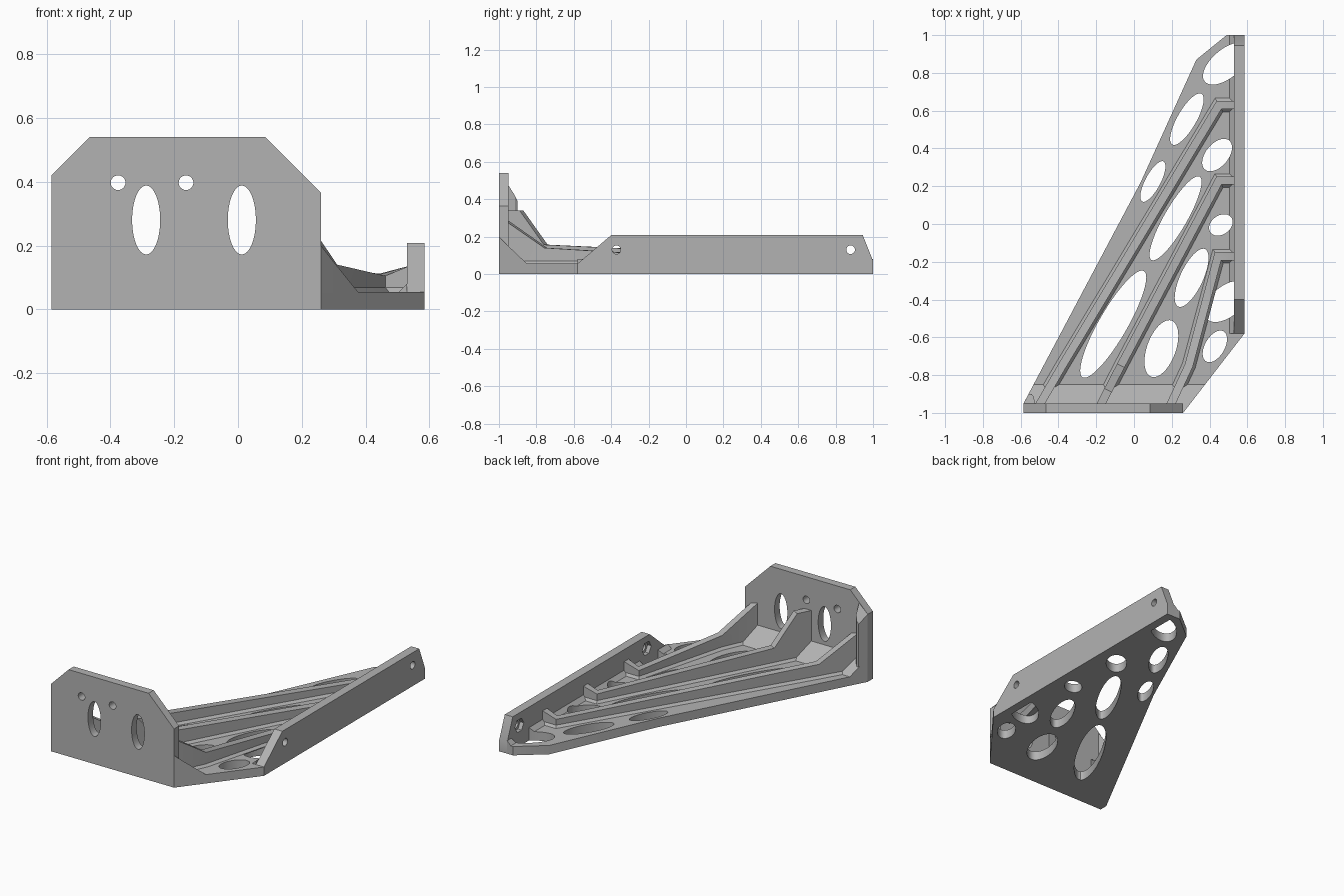
import bpy, bmesh
from math import radians
from mathutils import Matrix, Vector

cube = bpy.data.objects.get("Cube")
if cube:
    bpy.data.objects.remove(cube, do_unlink=True)

grey = bpy.data.materials.new("satin grey")
grey.use_nodes = True
COLOUR = (0.45, 0.45, 0.45, 1)
grey.diffuse_color = COLOUR
grey.node_tree.nodes["Principled BSDF"].inputs["Base Color"].default_value = COLOUR
FLOOR = 0.055
parts = []


def finish(name, bm):
    bmesh.ops.recalc_face_normals(bm, faces=bm.faces)
    mesh = bpy.data.meshes.new(name)
    bm.to_mesh(mesh)
    bm.free()
    mesh.materials.append(grey)
    obj = bpy.data.objects.new(name, mesh)
    bpy.context.collection.objects.link(obj)
    parts.append(obj)
    return obj


def prism(name, lower, upper):
    """Solid between two matching outlines."""
    bm = bmesh.new()
    a = [bm.verts.new(p) for p in lower]
    b = [bm.verts.new(p) for p in upper]
    bm.faces.new(a)
    bm.faces.new(b)
    for i in range(len(a)):
        j = (i + 1) % len(a)
        bm.faces.new((a[i], a[j], b[j], b[i]))
    return finish(name, bm)


def column(name, plan, z0=0.0):
    """Prism over a plan whose corners each carry a top height."""
    return prism(name, [(x, y, z0) for x, y, z in plan], plan)


def drill(obj, holes):
    """holes: (centre, half sizes, rotation matrix, sides, depth)"""
    bm = bmesh.new()
    for centre, (a, b), rot, sides, depth in holes:
        m = Matrix.Translation(centre) @ rot @ Matrix.Diagonal((a, b, 1, 1))
        bmesh.ops.create_cone(bm, cap_ends=True, segments=sides, radius1=1,
                              radius2=1, depth=depth, matrix=m)
    cutter = finish("hole_cutter", bm)
    parts.remove(cutter)
    cutter.hide_render = True
    mod = obj.modifiers.new("holes", "BOOLEAN")
    mod.operation, mod.solver, mod.object = "DIFFERENCE", "EXACT", cutter
    graph = bpy.context.evaluated_depsgraph_get()
    mesh = bpy.data.meshes.new_from_object(obj.evaluated_get(graph))
    obj.modifiers.clear()
    obj.data = mesh
    bpy.data.objects.remove(cutter, do_unlink=True)


# Floor plate with slanted elliptical lightening holes
outline = [(-.585, -.95), (.26, -.95), (.26, -1), (.585, -.58), (.53, -.58),
           (.53, 1), (.49, 1), (.33, .87), (.035, .22)]
floor = column("floor_plate", [(x, y, FLOOR) for x, y in outline])
fillet = prism("side_fillet", *[[(.505, y, .05), (.505, y, FLOOR), (.53, y, .08), (.53, y, .05)]
                                for y in (-.58, 1)])
ellipses = [  # x, y, long radius, short radius, angle
    (.49, .85, .15, .075, 40), (.28, .555, .155, .05, 60), (.44, .365, .1, .06, 50),
    (.1, .225, .12, .04, 62), (.22, .03, .255, .06, 60), (.46, -.005, .068, .05, 35),
    (.305, -.285, .168, .06, 65), (.49, -.41, .14, .08, 40), (-.11, -.53, .325, .075, 60),
    (.145, -.66, .158, .076, 70), (.428, -.648, .092, .052, 60)]
floor_holes = [((x, y, 0), (a, b), Matrix.Rotation(radians(t), 4, "Z"), 48, .4)
               for x, y, a, b, t in ellipses]
for obj in (floor, fillet):
    drill(obj, floor_holes)

# Front plate with two elliptical windows and two bolt holes
profile = [(-.585, 0), (.26, 0), (.26, .365), (.085, .54), (-.465, .54), (-.585, .42)]
front = prism("front_plate", *[[(x, y, z) for x, z in profile] for y in (-1, -.95)])
turn = Matrix.Rotation(radians(90), 4, "X")
drill(front, [((x, -1, .28), (.044, .108), turn, 48, .3) for x in (-.288, .012)]
      + [((x, -1, .397), (.023, .023), turn, 32, .3) for x in (-.376, -.163)])

# Side plate with bolt holes and hexagonal nut pockets on its inner face
profile = [(-.58, 0), (1, 0), (1, .07), (.945, .208), (-.4, .208), (-.58, FLOOR)]
side = prism("side_plate", *[[(x, y, z) for y, z in profile] for x in (.53, .585)])
turn = Matrix.Rotation(radians(90), 4, "Y")
for sides, r, x, depth in ((32, .023, .56, .3), (6, .043, .53, .05)):
    drill(side, [((x, y, .13), (r, r), turn, sides, depth) for y in (-.372, .88)])

# Sloping fillet between the front plate and the floor
column("front_fillet", [(-.585, -.95, .15), (-.532, -.85, FLOOR),
                        (.376, -.85, FLOOR), (.299, -.95, .15)], .05)
column("front_fillet_end", [(.26, -1, .2), (.299, -.95, .15), (.26, -.95, .15)], .05)

# Corner post closing the outer end of the front plate
column("corner_post", [(-.585, -.95, .42), (-.558, -.9, .37), (-.542, -.9, .39),
                       (-.53, -.915, .42), (-.525, -.95, .475)])


def rib(name, stations, half=.022, flare=.014):
    """Bent rib along (x, y, top height) stations, flared where it meets the floor."""
    bm = bmesh.new()
    pts = [Vector(s[:2]) for s in stations]
    dirs = [(q - p).normalized() for p, q in zip(pts, pts[1:])]
    rings = []
    for i, (p, s) in enumerate(zip(pts, stations)):
        before, after = dirs[max(i - 1, 0)], dirs[min(i, len(dirs) - 1)]
        mean = (before + after).normalized()
        across = Vector((-mean.y, mean.x)) / mean.dot(after)
        foot = half + flare
        section = [(-foot, .05), (-foot, FLOOR), (-half, FLOOR + flare), (-half, s[2]),
                   (half, s[2]), (half, FLOOR + flare), (foot, FLOOR), (foot, .05)]
        rings.append([bm.verts.new((*(p + across * u), z)) for u, z in section])
    for a, b in zip(rings, rings[1:]):
        for k in range(len(a)):
            n = (k + 1) % len(a)
            bm.faces.new((a[k], a[n], b[n], b[k]))
    bm.faces.new(rings[0])
    bm.faces.new(rings[-1])
    return finish(name, bm)


# Three ribs from the front plate to the side plate
rib("outer_rib", [(-.505, -.965, .29), (-.38, -.75, .14), (.45, .63, .105), (.54, .63, .137)])
rib("middle_rib", [(-.18, -.965, .34), (-.137, -.88, .34), (-.07, -.75, .157),
                   (.45, .23, .11), (.54, .23, .137)])
rib("inner_rib", [(.19, -.965, .29), (.29, -.75, .14), (.445, -.17, .105), (.54, -.17, .137)])

# Smooth the hole walls, keep the edges crisp
bpy.ops.object.select_all(action="DESELECT")
for obj in parts:
    obj.select_set(True)
bpy.context.view_layer.objects.active = parts[0]
bpy.ops.object.shade_smooth_by_angle(angle=radians(30))
